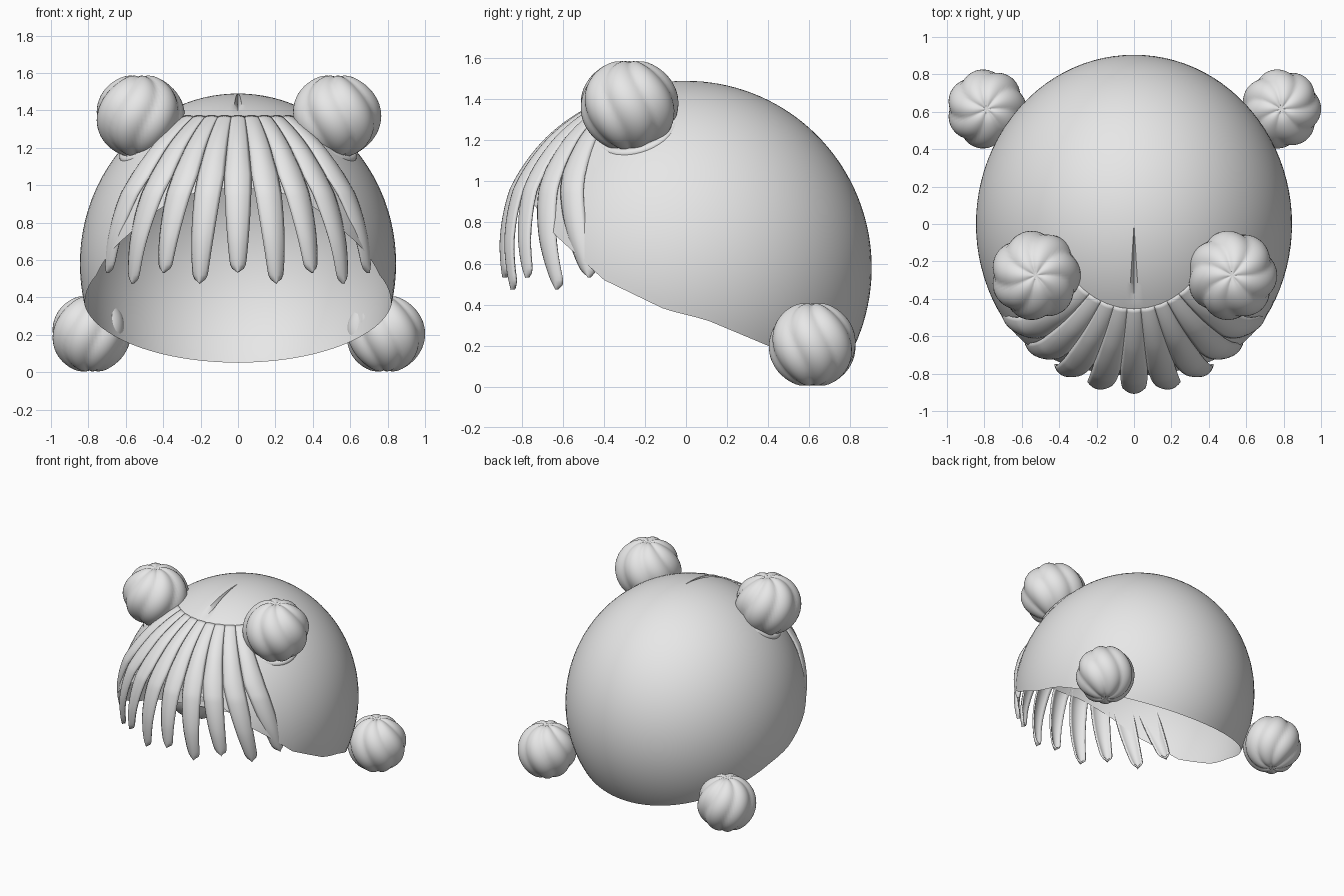
import bpy, bmesh, math
from mathutils import Vector

if "Cube" in bpy.data.objects:
    bpy.data.objects.remove(bpy.data.objects["Cube"])

CZ, RX, RY, RZ = 0.58, 0.845, 0.905, 0.91   # head ellipsoid

mat = bpy.data.materials.new("light grey")
mat.diffuse_color = (0.8, 0.8, 0.8, 1)
mat.use_nodes = True
mat.node_tree.nodes["Principled BSDF"].inputs["Base Color"].default_value = mat.diffuse_color


def lerp_table(pts, x):
    if x <= pts[0][0]:
        return pts[0][1]
    for (x0, y0), (x1, y1) in zip(pts, pts[1:]):
        if x <= x1:
            return y0 + (y1 - y0) * (x - x0) / (x1 - x0)
    return pts[-1][1]


def head_point(th, az, off=0.0):
    # th: angle from the crown, az: angle from the front (-y)
    return Vector(((RX + off) * math.sin(th) * math.sin(az),
                   -(RY + off) * math.sin(th) * math.cos(az),
                   CZ + (RZ + off) * math.cos(th)))


def add_grid(bm, fn, nu, nv):
    rows = [[bm.verts.new(fn(u / nu, v / nv)) for u in range(nu + 1)]
            for v in range(nv + 1)]
    for a, b in zip(rows, rows[1:]):
        for i in range(nu):
            bm.faces.new((a[i], b[i], b[i + 1], a[i + 1]))


def finish(name, bm, angle=50):
    bmesh.ops.remove_doubles(bm, verts=bm.verts, dist=1e-5)
    bmesh.ops.recalc_face_normals(bm, faces=bm.faces)
    me = bpy.data.meshes.new(name)
    bm.to_mesh(me)
    bm.free()
    me.materials.append(mat)
    ob = bpy.data.objects.new(name, me)
    bpy.context.collection.objects.link(ob)
    bpy.ops.object.select_all(action='DESELECT')
    ob.select_set(True)
    bpy.context.view_layer.objects.active = ob
    bpy.ops.object.shade_smooth_by_angle(angle=math.radians(angle))
    return ob


# Hair cap: open ellipsoid shell with a sloping rim and a front parting
RIM = [(-0.8, 0.98), (-0.65, 0.75), (-0.4, 0.52), (-0.1, 0.375),
       (0.1, 0.325), (0.41, 0.195), (0.74, 0.05)]


def rim_angle(az):
    lo, hi = 0.5, 2.8
    for _ in range(40):
        mid = (lo + hi) / 2
        p = head_point(mid, az)
        if p.z > lerp_table(RIM, p.y):
            lo = mid
        else:
            hi = mid
    return lo


COLS = 96
rims = [rim_angle(2 * math.pi * i / COLS) for i in range(COLS)]


def cap(u, v):
    i = round(u * COLS) % COLS
    th = rims[i] * v
    off = 0.0
    if i == 0 and th < 0.5:
        off = -0.03 * math.sin(math.pi * th / 0.5)
    return head_point(th, 2 * math.pi * i / COLS, off)


bm = bmesh.new()
add_grid(bm, cap, COLS, 48)
finish("hair_cap", bm)

# Fringe: nine bowed strands that fan out and taper to round tips
SPACING = [(30, 9.8), (60, 11.5), (95, 14.6)]
LIFT = [(30, 0.006), (47, 0.024), (66, 0.035), (82, 0.012), (97, -0.016)]
bm = bmesh.new()
for k in range(-4, 5):
    tip = math.degrees(math.acos(((0.47 if k % 2 else 0.53) - CZ) / RZ))

    def strand(u, v):
        deg = 30 + (tip - 30) * v
        sp = lerp_table(SPACING, deg)
        half = sp / 2
        if deg > 59:
            half += (2.7 - half) * ((deg - 59) / (tip - 59)) ** 0.9
        if v > 0.94:
            half *= math.sqrt(max(0, 1 - ((v - 0.94) / 0.06) ** 2))
        s = 2 * u - 1
        bow = (0.006 + 0.018 * min(1, v * 3)) * s * s
        return head_point(math.radians(deg), math.radians(k * sp + s * half),
                          lerp_table(LIFT, deg) - bow)
    add_grid(bm, strand, 8, 44)
fringe = finish("fringe", bm)
sol = fringe.modifiers.new("thickness", 'SOLIDIFY')
sol.thickness = 0.012
sol.offset = -1


# Buns: lobed, gently twisted balls with dimpled poles
def bun(name, centre, r, rz, side):
    def ball(u, v):
        th, az = math.pi * v, 2 * math.pi * u
        lobe = abs(math.cos(3.5 * (az + side * 0.5 * math.cos(th))))
        k = 1 + 0.085 * (lobe - 0.85) * math.sin(th) ** 0.6
        k -= 0.07 * math.exp(-(math.sin(th) / 0.2) ** 2)
        return Vector(centre) + Vector((r * k * math.sin(th) * math.cos(az),
                                        r * k * math.sin(th) * math.sin(az),
                                        rz * k * math.cos(th)))
    b = bmesh.new()
    add_grid(b, ball, 70, 32)
    finish(name, b, 80)


# Hair ties: rings around the roots of the upper buns
def tie(name, centre, axis, major, minor):
    q = Vector(axis).to_track_quat('Z', 'Y')

    def ring(u, v):
        a, b = 2 * math.pi * u, 2 * math.pi * v
        d = major + minor * math.cos(b)
        return Vector(centre) + q @ Vector((d * math.cos(a), d * math.sin(a),
                                            minor * math.sin(b)))
    b = bmesh.new()
    add_grid(b, ring, 40, 12)
    finish(name, b)


for side, label in ((-1, "left"), (1, "right")):
    bun("upper_bun_" + label, (side * 0.525, -0.275, 1.37), 0.238, 0.225, side)
    bun("lower_bun_" + label, (side * 0.787, 0.615, 0.205), 0.211, 0.209, side)
    tie("hair_tie_" + label, (side * 0.45, -0.235, 1.25),
        (side * 0.54, -0.275, 0.797), 0.19, 0.025)
